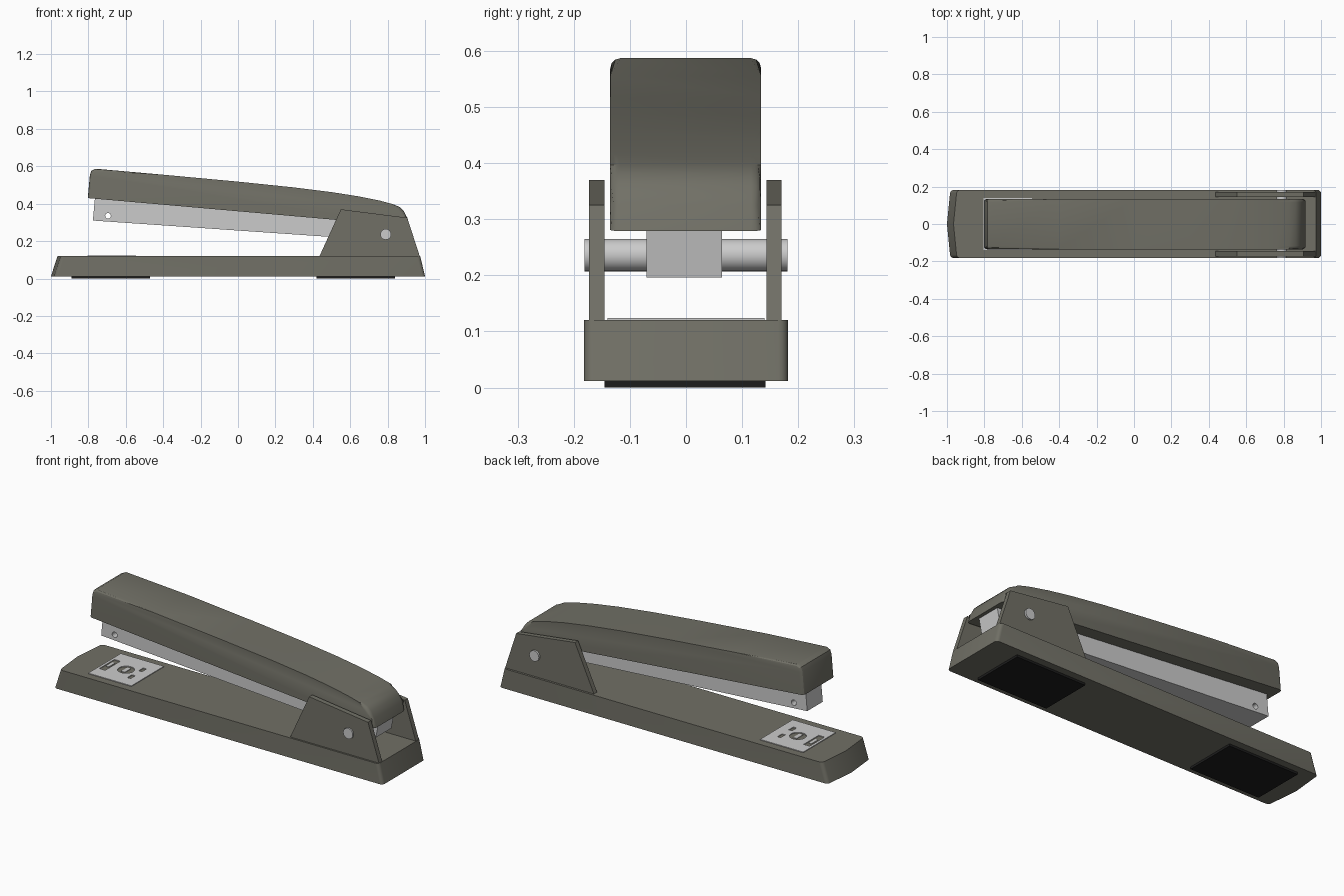
import bpy, bmesh, math
from mathutils import Matrix

if "Cube" in bpy.data.objects:
    bpy.data.objects.remove(bpy.data.objects["Cube"], do_unlink=True)


def material(name, r, g, b):
    m = bpy.data.materials.new(name)
    m.use_nodes = True
    m.diffuse_color = (r, g, b, 1)
    m.node_tree.nodes["Principled BSDF"].inputs["Base Color"].default_value = (r, g, b, 1)
    return m


BODY = material("olive grey", 0.165, 0.162, 0.133)
METAL = material("light metal", 0.6, 0.6, 0.6)
RUBBER = material("black rubber", 0.012, 0.012, 0.012)


def finish(name, bm, mat):
    bmesh.ops.recalc_face_normals(bm, faces=bm.faces)
    mesh = bpy.data.meshes.new(name)
    bm.to_mesh(mesh)
    bm.free()
    mesh.materials.append(mat)
    ob = bpy.data.objects.new(name, mesh)
    bpy.context.collection.objects.link(ob)
    return ob


def loft(bottom, top):
    """Closed solid between two matching rings of points."""
    bm = bmesh.new()
    a = [bm.verts.new(p) for p in bottom]
    b = [bm.verts.new(p) for p in top]
    bm.faces.new(a)
    bm.faces.new(b)
    for i in range(len(a)):
        j = (i + 1) % len(a)
        bm.faces.new((a[i], a[j], b[j], b[i]))
    return bm


def prism(profile, y0, y1):
    return loft([(x, y0, z) for x, z in profile], [(x, y1, z) for x, z in profile])


def box(name, x0, x1, y0, y1, z0, z1, mat):
    return finish(name, prism([(x0, z0), (x1, z0), (x1, z1), (x0, z1)], y0, y1), mat)


def cylinder(name, centre, radius, depth, axis, mat):
    bm = bmesh.new()
    bmesh.ops.create_cone(bm, cap_ends=True, segments=24, radius1=radius, radius2=radius, depth=depth)
    turn = Matrix.Rotation(math.pi / 2, 4, "X") if axis == "Y" else Matrix()
    bm.transform(Matrix.Translation(centre) @ turn)
    return finish(name, bm, mat)


def smooth(ob, degrees):
    bpy.ops.object.select_all(action="DESELECT")
    ob.select_set(True)
    bpy.context.view_layer.objects.active = ob
    bpy.ops.object.shade_smooth_by_angle(angle=math.radians(degrees))


def cut(ob, cutters):
    for c in cutters:
        c.hide_render = True
        mod = ob.modifiers.new("cut", "BOOLEAN")
        mod.operation = "DIFFERENCE"
        mod.object = c
        bpy.context.view_layer.objects.active = ob
        bpy.ops.object.modifier_apply(modifier=mod.name)
        bpy.data.objects.remove(c, do_unlink=True)


# Base: tapered ends, pointed nose, rounded upright corners
W = 0.182


def outline(tip, shoulder, rear, z):
    return [(tip, 0, z), (shoulder, -W, z), (rear, -W, z), (rear, W, z), (shoulder, W, z)]


bm = loft(outline(-1, -0.982, 1, 0.012), outline(-0.965, -0.947, 0.974, 0.12))
corners = [e for e in bm.edges
           if abs(e.verts[0].co.z - e.verts[1].co.z) > 0.05 and abs(e.verts[0].co.y) > 0.1]
bmesh.ops.bevel(bm, geom=corners, offset=0.018, segments=4, profile=0.5, affect="EDGES")
smooth(finish("base", bm, BODY), 25)

# Rubber feet
for name, x in (("front_foot_pad", -0.68), ("rear_foot_pad", 0.63)):
    box(name, x - 0.21, x + 0.21, -0.145, 0.142, 0, 0.013, RUBBER)

# Hinge cheeks
cheek = [(0.435, 0.118), (0.55, 0.37), (0.905, 0.325), (0.972, 0.118)]
for name, y in (("right_cheek", -0.159), ("left_cheek", 0.157)):
    finish(name, prism(cheek, y - 0.0135, y + 0.0135), BODY)

# Hinge pin
smooth(cylinder("hinge_pin", (0.79, 0, 0.236), 0.029, 0.362, "Y", METAL), 40)

# Handle: curved top, softened side edges
handle = [(-0.803, 0.43), (-0.792, 0.553), (-0.784, 0.576), (-0.762, 0.587),
          (-0.4, 0.555), (0, 0.518), (0.3, 0.487), (0.5, 0.462), (0.64, 0.44),
          (0.76, 0.416), (0.83, 0.397), (0.865, 0.382), (0.887, 0.36),
          (0.904, 0.325), (0.918, 0.279)]
bm = prism(handle, -0.135, 0.134)
ends = {handle[0][0], handle[-1][0]}


def is_rim(e):
    a, b = (v.co for v in e.verts)
    return abs(a.y - b.y) < 0.01 and abs(a.x - b.x) < 1


bmesh.ops.bevel(bm, geom=[e for e in bm.edges if is_rim(e)], offset=0.018,
                segments=3, profile=0.5, affect="EDGES", clamp_overlap=False)
smooth(finish("handle", bm, BODY), 28)

# Staple rail with a hole through the nose
rail = finish("staple_rail", prism([(-0.776, 0.31), (-0.764, 0.44), (0.9, 0.296), (0.88, 0.196)],
                                   -0.07, 0.064), METAL)
cut(rail, [cylinder("hole_cutter", (-0.695, 0, 0.335), 0.015, 0.4, "Y", METAL)])

# Anvil plate with punched slots
AX = -0.675
anvil = box("anvil_plate", AX - 0.13, AX + 0.13, -0.14, 0.14, 0.119, 0.124, METAL)
slots = [box("slot_cutter", AX + x - w, AX + x + w, y - d, y + d, 0.1, 0.2, METAL)
         for x, y, w, d in ((-0.098, 0, 0.018, 0.065), (0.068, -0.052, 0.01, 0.02),
                            (0.068, 0.045, 0.01, 0.02))]
cut(anvil, slots + [cylinder("round_cutter", (AX, 0, 0.15), 0.042, 0.1, "Z", METAL)])
box("anvil_bar", AX - 0.011, AX + 0.011, -0.026, 0.026, 0.119, 0.123, METAL)
box("anvil_tab", AX - 0.106, AX - 0.09, -0.02, 0.035, 0.119, 0.123, METAL)
